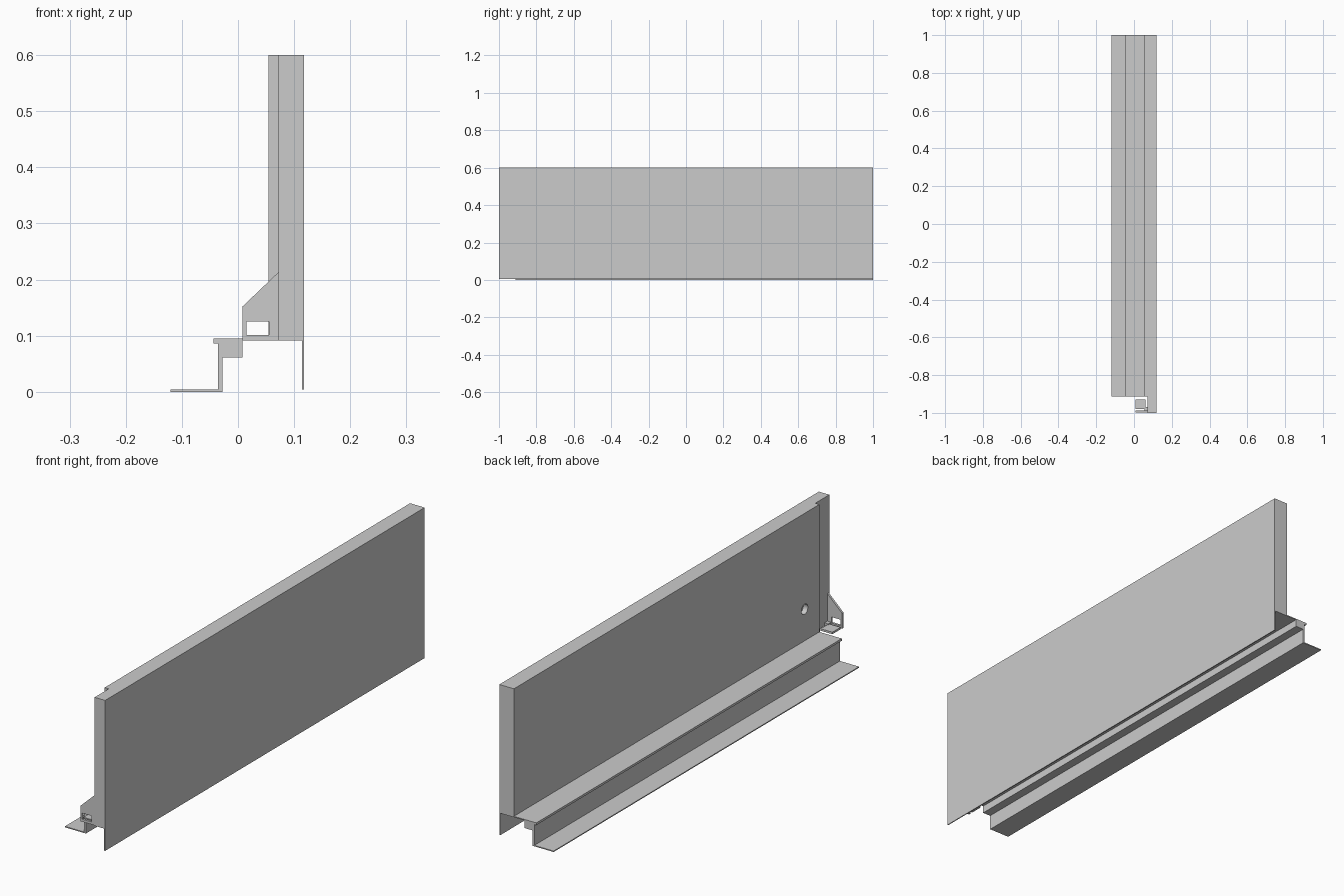
import bpy, bmesh
from math import pi

if "Cube" in bpy.data.objects:
    bpy.data.objects.remove(bpy.data.objects["Cube"])


def extrude_y(name, profile, y0, y1):
    """Extrude an (x, z) outline along y."""
    bm = bmesh.new()
    face = bm.faces.new([bm.verts.new((x, y0, z)) for x, z in profile])
    new = bmesh.ops.extrude_face_region(bm, geom=[face])["geom"]
    verts = [g for g in new if isinstance(g, bmesh.types.BMVert)]
    bmesh.ops.translate(bm, vec=(0, y1 - y0, 0), verts=verts)
    bmesh.ops.recalc_face_normals(bm, faces=bm.faces)
    mesh = bpy.data.meshes.new(name)
    bm.to_mesh(mesh)
    bm.free()
    obj = bpy.data.objects.new(name, mesh)
    bpy.context.collection.objects.link(obj)
    return obj


def box(name, x0, x1, y0, y1, z0, z1):
    return extrude_y(name, [(x0, z0), (x1, z0), (x1, z1), (x0, z1)], y0, y1)


def cut(target, cutter):
    cutter.hide_render = True
    cutter.hide_set(True)
    mod = target.modifiers.new("cut", "BOOLEAN")
    mod.operation = "DIFFERENCE"
    mod.solver = "EXACT"
    mod.object = cutter
    bpy.context.view_layer.objects.active = target
    bpy.ops.object.modifier_apply(modifier=mod.name)
    bpy.data.objects.remove(cutter)


Y0, YR, Y1 = -1.0, -0.912, 1.0   # front end, start of rail, back end

# Wall core with the skin hanging below it on the outer side
extrude_y("wall_front_end", [(0.072, 0.091), (0.114, 0.091), (0.114, 0.004),
                             (0.118, 0.004), (0.118, 0.6), (0.072, 0.6)], Y0, YR)
wall = extrude_y("wall_panel", [(0.054, 0.091), (0.114, 0.091), (0.114, 0.004),
                                (0.118, 0.004), (0.118, 0.6), (0.054, 0.6)], YR, Y1)

# Round recess in the inner face of the wall
bpy.ops.mesh.primitive_cylinder_add(vertices=32, radius=0.02, depth=0.04,
                                    location=(0.054, -0.82, 0.22),
                                    rotation=(0, pi / 2, 0))
cut(wall, bpy.context.object)

# Stepped floor rail: top plate, lip, hollow-looking block, web and foot
extrude_y("floor_rail", [(-0.12, 0.0), (-0.028, 0.0), (-0.028, 0.061),
                         (0.008, 0.061), (0.008, 0.091), (0.054, 0.091),
                         (0.054, 0.095), (-0.044, 0.095), (-0.044, 0.086),
                         (-0.036, 0.086), (-0.036, 0.004), (-0.12, 0.004)], YR, Y1)

# End bracket with rectangular window
bracket = extrude_y("end_bracket", [(0.008, 0.091), (0.072, 0.091),
                                    (0.072, 0.213), (0.008, 0.152)], -0.997, -0.988)
cut(bracket, box("window_cutter", 0.015, 0.055, -1.02, -0.96, 0.101, 0.125))

# Bracket shelf and its connecting tab
box("bracket_shelf", 0.008, 0.06, -0.979, -0.928, 0.092, 0.1)
box("bracket_tab", 0.056, 0.072, -0.99, -0.97, 0.092, 0.104)
